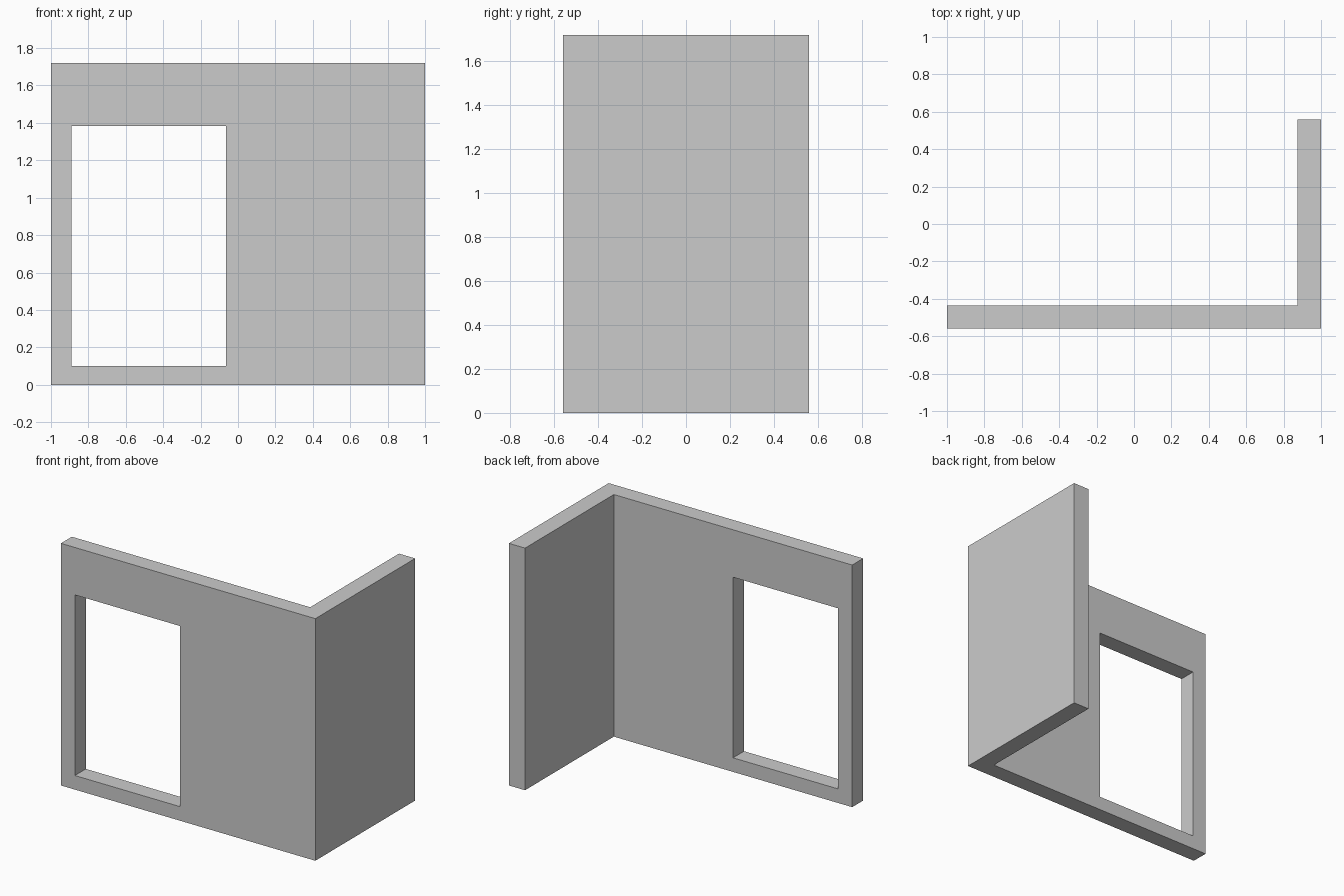
import bpy, bmesh

if "Cube" in bpy.data.objects:
    bpy.data.objects.remove(bpy.data.objects["Cube"])

HEIGHT = 1.72


def new_object(name, bm):
    mesh = bpy.data.meshes.new(name)
    bmesh.ops.recalc_face_normals(bm, faces=bm.faces)
    bm.to_mesh(mesh)
    bm.free()
    obj = bpy.data.objects.new(name, mesh)
    bpy.context.collection.objects.link(obj)
    return obj


def prism(name, outline, z0, z1):
    """Extrude an xy outline from z0 to z1."""
    bm = bmesh.new()
    face = bm.faces.new([bm.verts.new((x, y, z0)) for x, y in outline])
    top = bmesh.ops.extrude_face_region(bm, geom=[face], use_keep_orig=True)["geom"]
    verts = [v for v in top if isinstance(v, bmesh.types.BMVert)]
    bmesh.ops.translate(bm, verts=verts, vec=(0, 0, z1 - z0))
    return new_object(name, bm)


# L-shaped corner wall
corner_wall = prism("corner_wall", [
    (-1, -0.56), (1, -0.56), (1, 0.56),
    (0.873, 0.56), (0.873, -0.437), (-1, -0.437)], 0, HEIGHT)

# Window opening through the front wall
opening = prism("window_opening_cutter", [
    (-0.89, -0.7), (-0.064, -0.7), (-0.064, -0.3), (-0.89, -0.3)], 0.10, 1.383)
opening.hide_render = True
opening.hide_set(True)

cut = corner_wall.modifiers.new("window_opening", "BOOLEAN")
cut.operation = "DIFFERENCE"
cut.solver = "EXACT"
cut.object = opening
